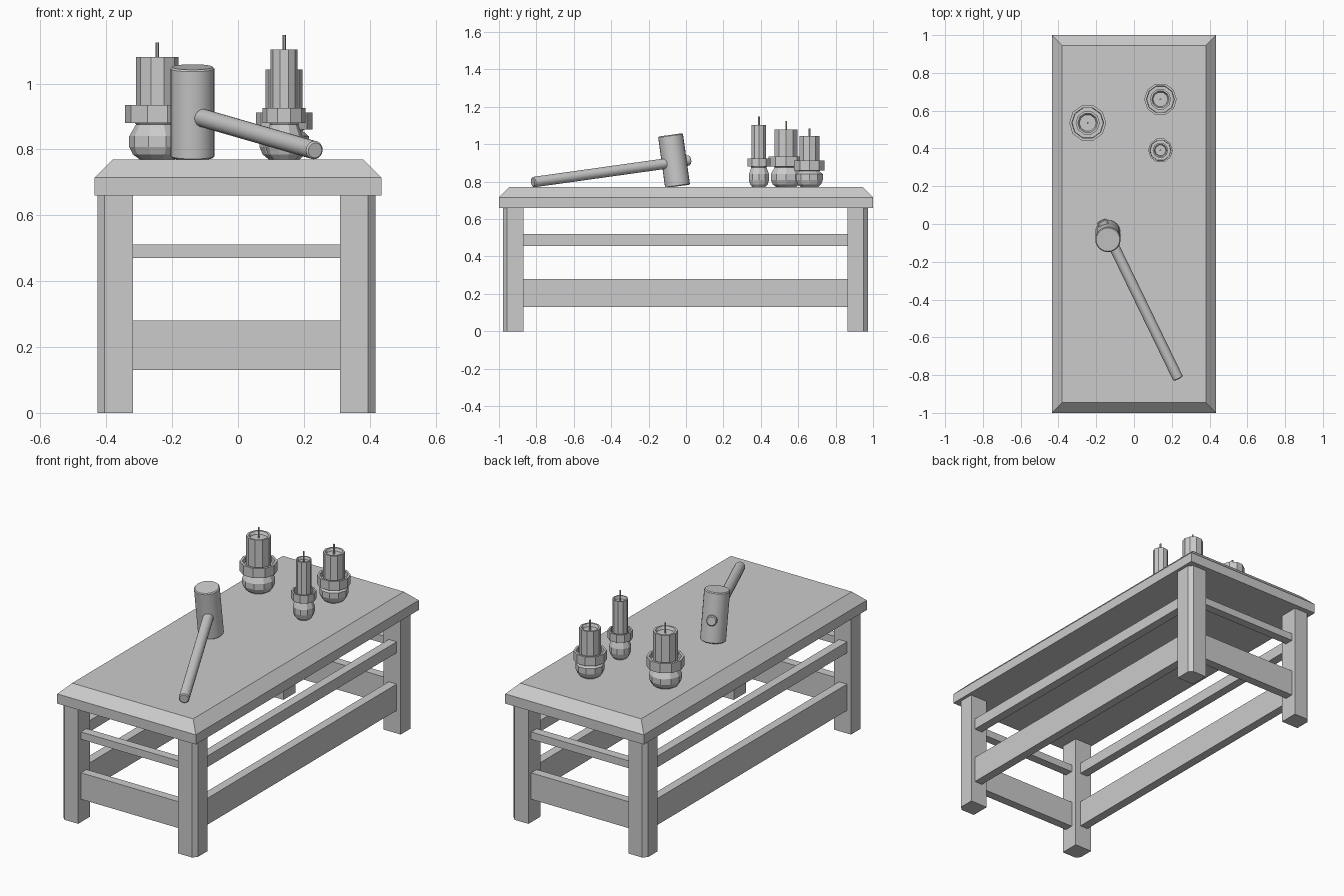
import bpy, bmesh
from math import cos, sin, pi
from mathutils import Vector

if "Cube" in bpy.data.objects:
    bpy.data.objects.remove(bpy.data.objects["Cube"])


def finish(name, bm):
    bmesh.ops.recalc_face_normals(bm, faces=bm.faces[:])
    me = bpy.data.meshes.new(name)
    bm.to_mesh(me)
    bm.free()
    ob = bpy.data.objects.new(name, me)
    bpy.context.collection.objects.link(ob)
    return ob


def prism(name, rings):
    """Loft a stack of equal-count point rings and cap both ends."""
    bm = bmesh.new()
    loops = [[bm.verts.new(p) for p in r] for r in rings]
    n = len(loops[0])
    for a, b in zip(loops, loops[1:]):
        for i in range(n):
            j = (i + 1) % n
            bm.faces.new((a[i], a[j], b[j], b[i]))
    bm.faces.new(loops[0])
    bm.faces.new(loops[-1])
    return finish(name, bm)


def rect(hx, hy, z, cx=0, cy=0):
    return [(cx + sx * hx, cy + sy * hy, z)
            for sx, sy in ((-1, -1), (1, -1), (1, 1), (-1, 1))]


def box(name, cx, cy, hx, hy, z0, z1):
    return prism(name, [rect(hx, hy, z0, cx, cy), rect(hx, hy, z1, cx, cy)])


def lathe(name, profile, x, y, sides=10):
    return prism(name, [[(x + r * cos(2 * pi * i / sides), y + r * sin(2 * pi * i / sides), z)
                         for i in range(sides)] for r, z in profile])


def rod(name, start, end, radius, bevel, sides=24):
    """Round bar with slightly eased ends between two points."""
    a, b = Vector(start), Vector(end)
    length = (b - a).length
    ob = lathe(name, [(radius - bevel, 0), (radius, bevel), (radius, length - bevel),
                      (radius - bevel, length)], 0, 0, sides)
    ob.location = a
    ob.rotation_mode = 'QUATERNION'
    ob.rotation_quaternion = (b - a).to_track_quat('Z', 'Y')
    bpy.ops.object.select_all(action='DESELECT')
    ob.select_set(True)
    bpy.context.view_layer.objects.active = ob
    bpy.ops.object.shade_smooth_by_angle(angle=0.5)
    return ob


# Table top with a wide sloping edge
prism("table_top", [rect(.435, 1, .66), rect(.435, 1, .715), rect(.38, .945, .77)])

# Legs with the outer corner chamfered, and rails between them
CX, CY = -.005, -.003
OX, OY, W, C = .422, .975, .108, .022
for sx, nx in ((-1, "left"), (1, "right")):
    for sy, ny in ((-1, "front"), (1, "back")):
        shape = [(OX - W, OY - W), (OX, OY - W), (OX, OY - C), (OX - C, OY), (OX - W, OY)]
        prism(f"{ny}_{nx}_leg", [[(CX + sx * px, CY + sy * py, z) for px, py in shape]
                                 for z in (0, .66)])
T, D = .025, .05
for s, nx, ny in ((-1, "left", "front"), (1, "right", "back")):
    for level, (z0, z1), (y0, y1) in (("lower", (.13, .28), (.13, .28)),
                                      ("upper", (.47, .512), (.457, .52))):
        box(f"{ny}_{level}_rail", CX, CY + s * (OY - D), OX - W, T, z0, z1)
        box(f"{nx}_{level}_rail", CX + s * (OX - D), CY, T, OY - W, y0, y1)

# Leaning mallet
rod("mallet_head", (-.138, -.045, .775), (-.138, -.083, 1.05), .067, .005)
rod("mallet_handle", (.234, -.819, .797), (-.172, .018, .914), .028, .005, 16)

# Candles in turned holders: x, y, holder radius, candle radius, cup z, candle top, wick top
candles = [(-.245, .535, .098, .064, .88, .935, 1.08, 1.124),
           (.14, .66, .086, .056, .86, .912, 1.043, 1.085),
           (.14, .39, .065, .041, .88, .925, 1.103, 1.148)]
for k, (x, y, R, r, z0, z1, top, tip) in enumerate(candles, 1):
    lathe(f"candle_holder_{k}", [(.55 * R, .77), (.76 * R, .785), (.87 * R, .808), (.87 * R, .84),
                                 (.66 * R, z0 - .004), (.7 * R, z0), (R, z0), (R, z1),
                                 (.86 * R, z1), (.84 * R, z1 - .03)], x, y)
    lathe(f"candle_{k}", [(r, z0 + .01), (r, top), (.82 * r, top), (.7 * r, top - .015)], x, y)
    lathe(f"wick_{k}", [(.005, top - .02), (.005, tip)], x, y, 6)
